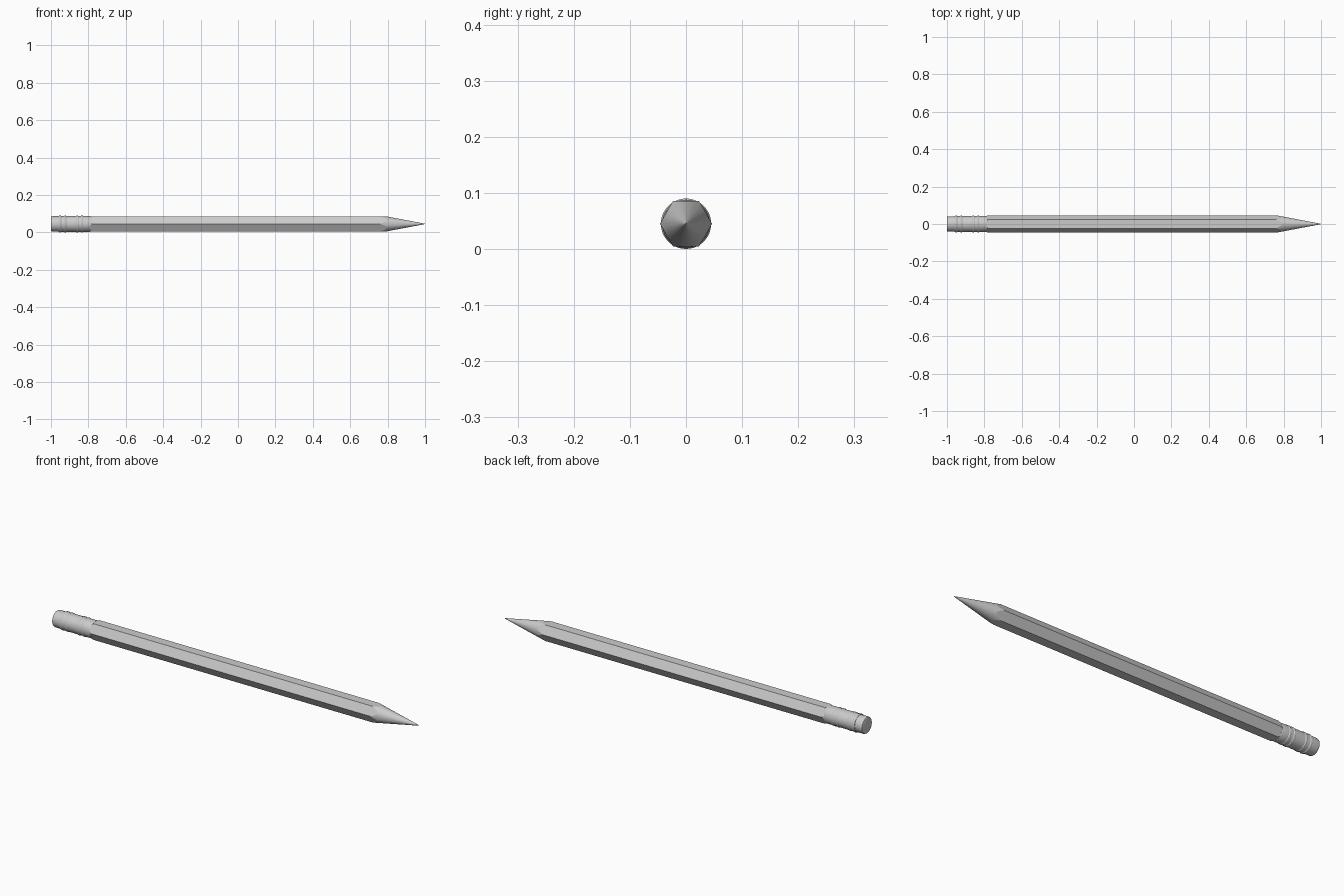
import bpy, bmesh, math

if "Cube" in bpy.data.objects:
    bpy.data.objects.remove(bpy.data.objects["Cube"])

AXIS_Z = 0.045
SIDES = 64


def finish(name, bm, angle=9):
    bmesh.ops.recalc_face_normals(bm, faces=bm.faces)
    mesh = bpy.data.meshes.new(name)
    bm.to_mesh(mesh)
    bm.free()
    ob = bpy.data.objects.new(name, mesh)
    bpy.context.collection.objects.link(ob)
    ob.location.z = AXIS_Z
    smooth(ob, angle)
    return ob


def smooth(ob, angle):
    bpy.ops.object.select_all(action='DESELECT')
    ob.select_set(True)
    bpy.context.view_layer.objects.active = ob
    bpy.ops.object.shade_smooth_by_angle(angle=math.radians(angle))


def lathe(name, profile, sides=SIDES, angle=9):
    """Closed solid around the x axis from (x, radius) points."""
    bm = bmesh.new()
    rings = [[bm.verts.new((x, r * math.cos(2 * math.pi * i / sides),
                            r * math.sin(2 * math.pi * i / sides)))
              for i in range(sides)] for x, r in profile]
    for a, b in zip(rings, rings[1:]):
        for i in range(sides):
            j = (i + 1) % sides
            bm.faces.new((a[i], a[j], b[j], b[i]))
    bm.faces.new(rings[0])
    bm.faces.new(rings[-1])
    return finish(name, bm, angle)


# Sharpened tip: straight taper
LEAD_X = 0.93
def cone_r(x):
    return 0.001 + (1.0 - x) / 0.24 * 0.0455

# Hexagonal body, trimmed by a turned solid to scallop both ends
body = lathe("wooden_body", [(-0.81, 0.0465), (0.97, 0.0465)], sides=6)
cutter = lathe("sharpening_cutter",
               [(-0.80, 0.0385), (-0.775, 0.049), (0.7468, cone_r(0.7468)),
                (LEAD_X, cone_r(LEAD_X))])
mod = body.modifiers.new("sharpen", 'BOOLEAN')
mod.operation = 'INTERSECT'
mod.solver = 'EXACT'
mod.object = cutter
bpy.context.view_layer.objects.active = body
bpy.ops.object.modifier_apply(modifier=mod.name)
bpy.data.objects.remove(cutter, do_unlink=True)
smooth(body, 9)

# Lead point
lathe("lead_tip", [(LEAD_X, cone_r(LEAD_X)), (1.0, 0.001)])

# Metal ferrule with raised bands
R, G = 0.0448, 0.0428
ferrule = [(-0.96, G)]
for x0, x1 in ((-0.957, -0.945), (-0.93, -0.918), (-0.865, -0.853), (-0.84, -0.828)):
    ferrule += [(x0, G), (x0 + 0.003, R), (x1 - 0.003, R), (x1, G)]
ferrule += [(-0.795, G), (-0.788, 0.041)]
lathe("metal_ferrule", ferrule, angle=20)

# Eraser with a softened end
lathe("eraser", [(-1.0, 0.036), (-0.9985, 0.039), (-0.995, 0.0405),
                 (-0.99, 0.041), (-0.94, 0.041)], angle=40)
